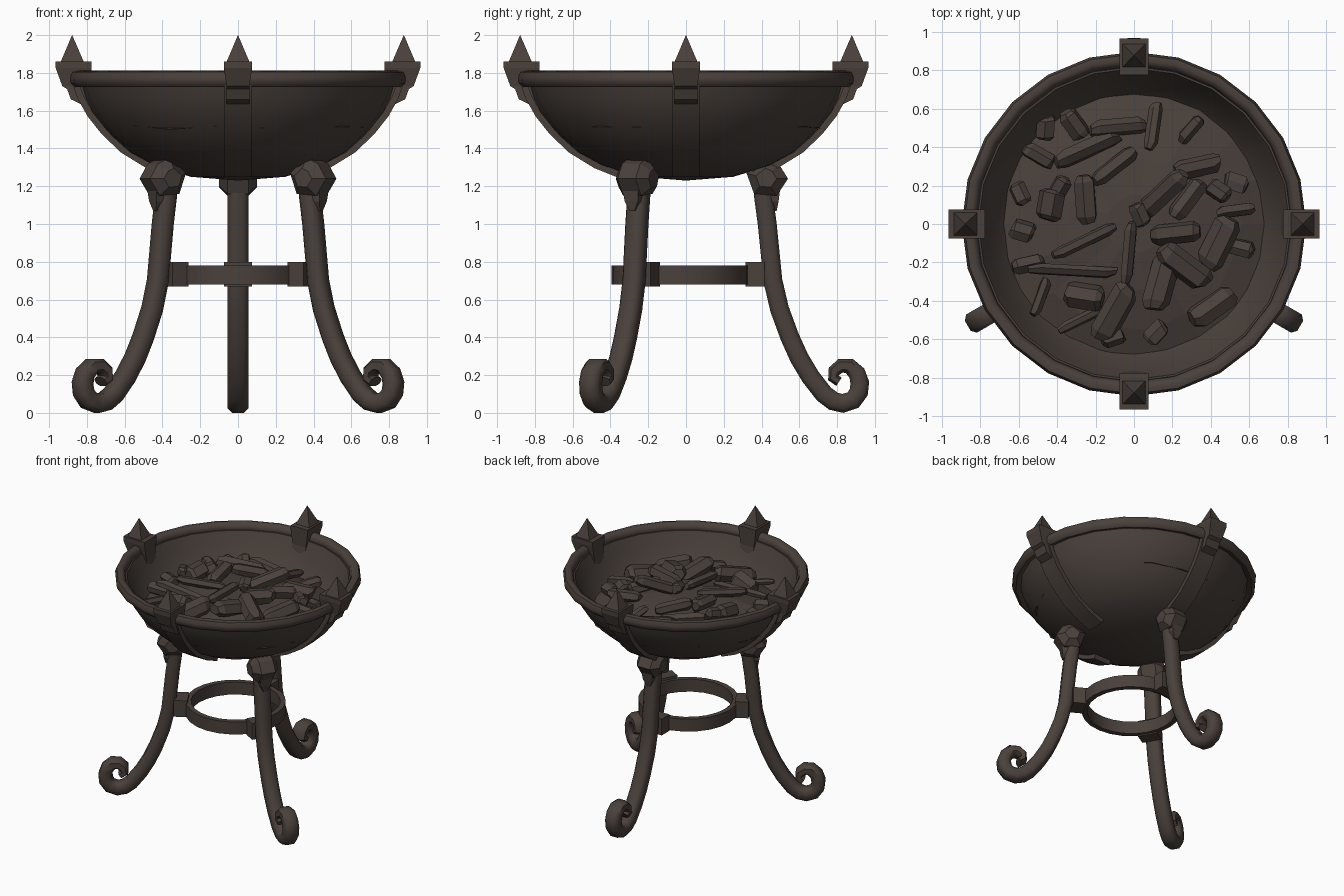
import bpy, bmesh, math, random
from mathutils import Vector, Matrix, Euler

if "Cube" in bpy.data.objects:
    bpy.data.objects.remove(bpy.data.objects["Cube"])

random.seed(4)
iron = bpy.data.materials.new("dark_iron")
iron.diffuse_color = (0.068, 0.052, 0.044, 1)
iron.use_nodes = True
iron.node_tree.nodes["Principled BSDF"].inputs["Base Color"].default_value = iron.diffuse_color
LEG_Y = -0.03  # the tripod sits slightly forward of the bowl


def finish(name, bm, angle=None):
    bmesh.ops.recalc_face_normals(bm, faces=bm.faces)
    me = bpy.data.meshes.new(name)
    bm.to_mesh(me)
    bm.free()
    me.materials.append(iron)
    ob = bpy.data.objects.new(name, me)
    bpy.context.collection.objects.link(ob)
    if angle:
        bpy.ops.object.select_all(action='DESELECT')
        ob.select_set(True)
        bpy.context.view_layer.objects.active = ob
        bpy.ops.object.shade_smooth_by_angle(angle=math.radians(angle))
    return ob


def loft(bm, rings, closed=False):
    """Skin a list of equal-sized point rings, capping the ends."""
    vs = [[bm.verts.new(p) for p in ring] for ring in rings]
    n = len(vs[0])
    for a, b in zip(vs, vs[1:] + ([vs[0]] if closed else [])):
        for i in range(n):
            j = (i + 1) % n
            bm.faces.new((a[i], a[j], b[j], b[i]))
    if not closed:
        bm.faces.new(vs[0])
        bm.faces.new(vs[-1])


def place(rings, deg, y=0.0):
    """Turn (radius, sideways, height) points around the z axis."""
    m = Matrix.Translation((0, y, 0)) @ Matrix.Rotation(math.radians(deg), 4, 'Z')
    return [[m @ Vector(p) for p in ring] for ring in rings]


def sweep(path, section, taper=None):
    rings = []
    for i, (r, z) in enumerate(path):
        a, b = path[max(i - 1, 0)], path[min(i + 1, len(path) - 1)]
        t = Vector((b[0] - a[0], b[1] - a[1])).normalized()
        k = taper(i) if taper else 1
        rings.append([(r - t.y * n * k, s, z + t.x * n * k) for n, s in section])
    return rings


def lathe(name, profile, segs, angle, y=0.0):
    bm = bmesh.new()
    loft(bm, [[(r * math.cos(a), y + r * math.sin(a), z) for r, z in profile]
              for a in (2 * math.pi * i / segs for i in range(segs))], closed=True)
    bmesh.ops.remove_doubles(bm, verts=bm.verts, dist=0.0005)
    return finish(name, bm, angle)


def box_levels(levels):
    """Stacked rectangles: (z, inner radius, outer radius, half width)."""
    return [[(r0, -w, z), (r1, -w, z), (r1, w, z), (r0, w, z)] for z, r0, r1, w in levels]


# Bowl shell and rolled rim
lathe("bowl", [(0, 1.23), (0.25, 1.25), (0.45, 1.31), (0.58, 1.38), (0.68, 1.47),
               (0.76, 1.57), (0.81, 1.66), (0.84, 1.76), (0.81, 1.76), (0.77, 1.67),
               (0.71, 1.56), (0.62, 1.45), (0.4, 1.34), (0, 1.29)], 24, 40)
lathe("rim", [(0.835, 1.735), (0.87, 1.725), (0.893, 1.745), (0.897, 1.775),
              (0.885, 1.805), (0.855, 1.812), (0.83, 1.795), (0.82, 1.76)], 24, 50)

# Four straps with spiked finials hooked over the rim
strap_path = [(0.86, 1.74), (0.835, 1.67), (0.785, 1.58), (0.71, 1.485),
              (0.61, 1.39), (0.48, 1.31), (0.36, 1.262)]
strap_sec = [(-0.02, -0.072), (0.015, -0.072), (0.015, 0.072), (-0.02, 0.072)]
finial = [(1.61, 0.74, 0.78, 0.06), (1.66, 0.765, 0.885, 0.06), (1.715, 0.775, 0.905, 0.06),
          (1.73, 0.775, 0.93, 0.06), (1.825, 0.775, 0.965, 0.075), (1.86, 0.775, 0.965, 0.075)]
spike = [(1.855, 0.815, 0.94, 0.062), (2.0, 0.8775, 0.8785, 0.0005)]
for i in range(4):
    bm = bmesh.new()
    loft(bm, place(sweep(strap_path, strap_sec), 90 * i))
    finish(f"strap_{i + 1}", bm, 35)
    bm = bmesh.new()
    loft(bm, place(box_levels(finial), 90 * i))
    loft(bm, place(box_levels(spike), 90 * i))
    finish(f"finial_{i + 1}", bm)

# Three scroll legs with brackets and ring clamps
leg_path = [(0.43, 1.27), (0.44, 1.15), (0.46, 1.0), (0.475, 0.85), (0.49, 0.7),
            (0.525, 0.55), (0.58, 0.4), (0.63, 0.29), (0.69, 0.19), (0.76, 0.1),
            (0.81, 0.062), (0.86, 0.05), (0.915, 0.068), (0.945, 0.11), (0.95, 0.16),
            (0.935, 0.21), (0.895, 0.248), (0.85, 0.25), (0.815, 0.222), (0.81, 0.185),
            (0.84, 0.165)]
leg_sec = [(-0.05, -0.03), (-0.05, 0.03), (-0.027, 0.055), (0.027, 0.055),
           (0.05, 0.03), (0.05, -0.03), (0.027, -0.055), (-0.027, -0.055)]
bracket = [(0.35, 1.27), (0.45, 1.35), (0.52, 1.32), (0.57, 1.24), (0.51, 1.15), (0.39, 1.16)]
for i, deg in enumerate((90, 210, 330)):
    bm = bmesh.new()
    loft(bm, place(sweep(leg_path, leg_sec, lambda k: 1 if k < 15 else 1 - 0.08 * (k - 14)),
                   deg, LEG_Y))
    finish(f"leg_{i + 1}", bm, 50)
    bm = bmesh.new()
    loft(bm, place([[(0.45 + (r - 0.45) * s, t, 1.24 + (z - 1.24) * s) for r, z in bracket]
                    for t, s in ((-0.1, 0.5), (-0.055, 1), (0.055, 1), (0.1, 0.5))], deg, LEG_Y))
    loft(bm, place(box_levels([(1.07, 0.485, 0.51, 0.015), (1.12, 0.47, 0.52, 0.04),
                               (1.2, 0.46, 0.53, 0.05)]), deg, LEG_Y))
    finish(f"bracket_{i + 1}", bm)
    bm = bmesh.new()
    loft(bm, place(box_levels([(0.67, 0.345, 0.445, 0.075), (0.8, 0.345, 0.445, 0.075)]),
                   deg, LEG_Y))
    finish(f"ring_clamp_{i + 1}", bm)

# Bracing ring between the legs
lathe("brace_ring", [(0.325, 0.68), (0.365, 0.68), (0.365, 0.78), (0.325, 0.78)], 24, 40, LEG_Y)


# Domed ash bed
def bed_z(x, y):
    return 1.52 + 0.14 * (1 - (x * x + y * y) / 0.49)


bm = bmesh.new()
rings = []
for r in (0.71, 0.55, 0.35, 0.15):
    ring = []
    for k in range(18):
        a = 2 * math.pi * k / 18
        rr = r * random.uniform(0.97, 1.03)
        x, y = rr * math.cos(a), rr * math.sin(a)
        ring.append((x, y, bed_z(x, y) + random.uniform(-0.01, 0.01)))
    rings.append(ring)
loft(bm, rings)
finish("ash_bed", bm)

# Coal chunks: x, y, length, width, heading
logs = [(-.24, .39, .36, .09, 25), (-.08, .50, .30, .08, 8), (.10, .51, .25, .06, 80),
        (-.10, .30, .27, .09, 40), (.15, .16, .32, .10, 45), (.33, .30, .24, .10, 15),
        (-.25, .13, .25, .10, 95), (.28, .13, .24, .10, 50), (-.26, -.09, .36, .06, 25),
        (-.32, -.24, .46, .06, -2), (-.03, -.15, .32, .07, 85), (.22, -.05, .26, .10, 5),
        (.26, -.22, .30, .12, -38), (-.27, -.49, .28, .05, 28), (-.10, -.46, .32, .13, 55),
        (.41, -.43, .26, .13, 35), (.13, -.30, .30, .12, 75), (.45, -.10, .28, .12, 65),
        (.53, .07, .20, .07, 10), (-.49, -.38, .20, .06, 70), (-.50, .35, .17, .08, -30),
        (-.31, .52, .16, .10, -50), (-.43, .10, .16, .12, 80), (-.55, -.21, .17, .09, 15),
        (.30, .49, .16, .07, 50), (-.26, -.38, .20, .14, -10)]
lumps = [(-.46, .50), (-.11, -.59), (.12, -.57), (.56, -.13), (.53, .21), (-.58, -.03),
         (-.39, .19), (-.59, .16), (.44, .17), (.03, .05)]
logs += [(x, y, .12, .09, random.uniform(0, 180)) for x, y in lumps]
bm = bmesh.new()
for n, (x, y, length, width, head) in enumerate(logs):
    top = n == 4  # the one chunk that pokes above the rim
    pitch = -22 if top else random.uniform(-14, 14)
    m = (Matrix.Translation((x, y, bed_z(x, y) + (0.075 if top else 0.035)))
         @ Euler((random.uniform(0, 1), math.radians(pitch), math.radians(head))).to_matrix().to_4x4())
    jit = [random.uniform(0.85, 1.15) for _ in range(6)]
    rings = []
    for f, s in ((-0.5, 0.65), (-0.36, 1.0), (0.38, 1.0), (0.5, 0.6)):
        skew = random.uniform(-0.1, 0.1) * width
        rings.append([m @ Vector((f * length + skew * math.cos(k),
                                  0.55 * width * s * jit[k] * math.cos(k * math.pi / 3) + skew,
                                  0.5 * width * s * jit[k] * math.sin(k * math.pi / 3)))
                      for k in range(6)])
    loft(bm, rings)
finish("coals", bm)
